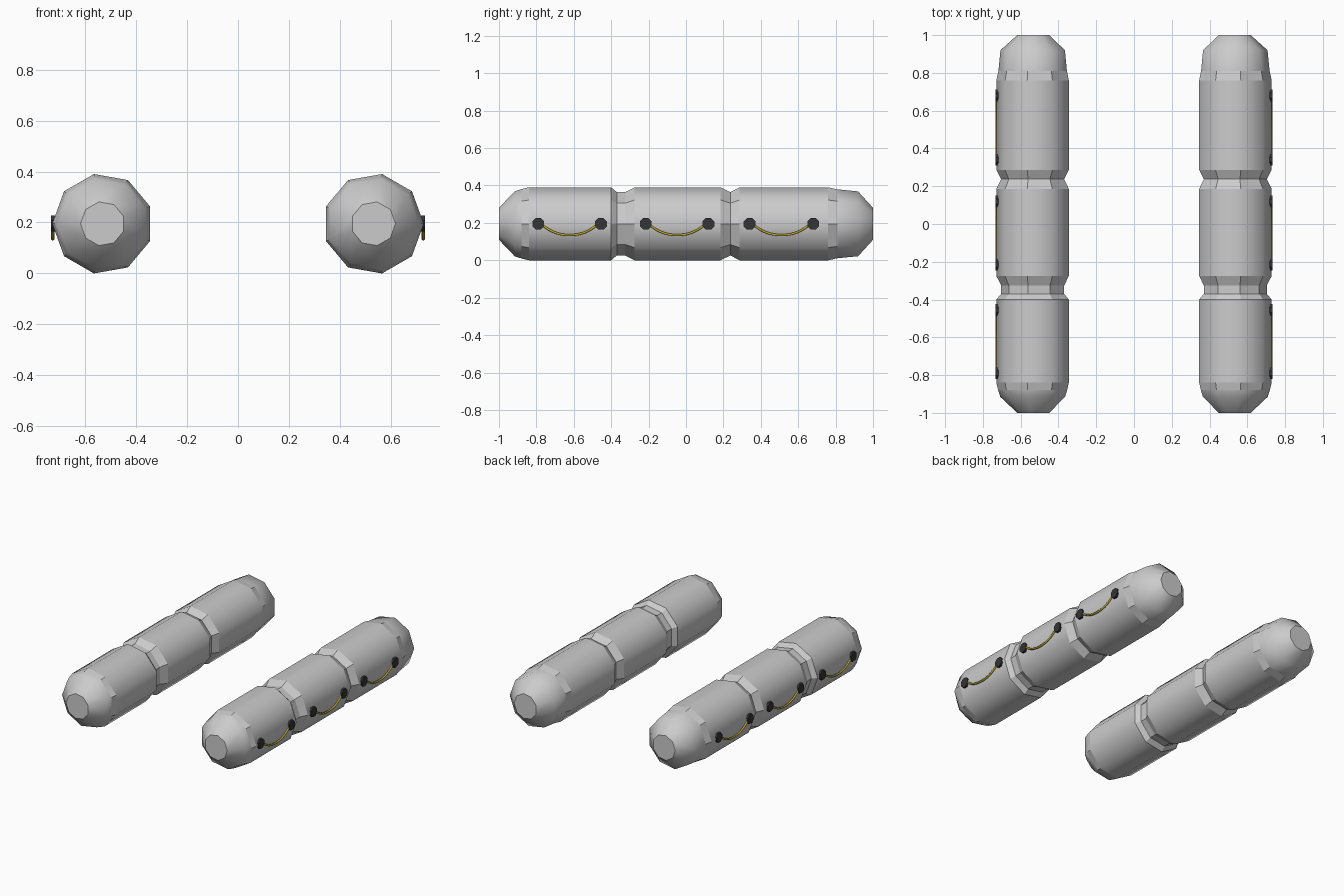
import bpy, bmesh, math
from mathutils import Matrix

if "Cube" in bpy.data.objects:
    bpy.data.objects.remove(bpy.data.objects["Cube"])

CX, CZ, SIDES = 0.531, 0.195, 9


def material(name, rgb):
    m = bpy.data.materials.new(name)
    m.diffuse_color = (*rgb, 1)
    m.use_nodes = True
    m.node_tree.nodes["Principled BSDF"].inputs["Base Color"].default_value = m.diffuse_color
    return m


GREY = material("light grey", (0.60, 0.60, 0.60))
DARK = material("dark rubber", (0.035, 0.035, 0.035))
YELLOW = material("yellow rope", (0.55, 0.40, 0.03))


def finish(name, bm, mat):
    bmesh.ops.recalc_face_normals(bm, faces=bm.faces)
    me = bpy.data.meshes.new(name)
    bm.to_mesh(me)
    bm.free()
    me.materials.append(mat)
    ob = bpy.data.objects.new(name, me)
    bpy.context.collection.objects.link(ob)
    return ob


# lengthwise profile: y, radius, and whether the band up to the next ring is smooth
R, G = 0.198, 0.172
PROFILE = [
    (-1.0, 0.087, True), (-0.915, 0.177, True), (-0.88, 0.188, False),
    (-0.84, R, True), (-0.40, R, False), (-0.37, G, False),
    (-0.325, G, False), (-0.275, R, True), (0.185, R, False),
    (0.237, G, False), (0.287, R, True), (0.76, R, False),
    (0.81, 0.187, True), (0.92, 0.176, True), (1.0, 0.087, True),
]


def float_tube(name, side):
    bm = bmesh.new()
    rings = []
    for y, r, _ in PROFILE:
        ring = []
        for i in range(SIDES):
            a = 2 * math.pi * i / SIDES
            ring.append(bm.verts.new((side * (CX + r * math.cos(a)), y,
                                      CZ + r * math.sin(a))))
        rings.append(ring)
    for (_, _, smooth), a, b in zip(PROFILE, rings, rings[1:]):
        for i in range(SIDES):
            j = (i + 1) % SIDES
            bm.faces.new((a[i], a[j], b[j], b[i])).smooth = smooth
    bm.faces.new(rings[0])
    bm.faces.new(rings[-1])
    finish(name, bm, GREY)


def rope_anchor(name, side, y):
    bm = bmesh.new()
    bmesh.ops.create_cone(
        bm, cap_ends=True, segments=8, radius1=0.034, radius2=0.034, depth=0.016,
        matrix=Matrix.Translation((side * 0.726, y, CZ))
        @ Matrix.Rotation(math.pi / 2, 4, 'Y') @ Matrix.Rotation(math.pi / 8, 4, 'Z'))
    finish(name, bm, DARK)


def rope(name, side, y0, y1):
    # sagging rope swept as a six-sided tube
    bm = bmesh.new()
    n, k, rad = 14, 6, 0.0065
    mid, half = (y0 + y1) / 2, (y1 - y0) / 2 - 0.015
    rings = []
    for s in range(n + 1):
        t = -1 + 2 * s / n
        y, z = mid + half * t, CZ - 0.06 * (1 - abs(t) ** 2.3)
        slope = math.copysign(0.06 * 2.3 * abs(t) ** 1.3 / half, t)
        tilt = math.atan(slope)
        ring = []
        for i in range(k):
            a = 2 * math.pi * i / k
            u, v = rad * math.cos(a), rad * math.sin(a)
            ring.append(bm.verts.new((side * (0.727 + u), y - v * math.sin(tilt),
                                      z + v * math.cos(tilt))))
        rings.append(ring)
    for a, b in zip(rings, rings[1:]):
        for i in range(k):
            j = (i + 1) % k
            bm.faces.new((a[i], a[j], b[j], b[i])).smooth = True
    bm.faces.new(rings[0])
    bm.faces.new(rings[-1])
    finish(name, bm, YELLOW)


# both floats with three grab ropes on each outer side
for label, side in (("right", 1), ("left", -1)):
    float_tube(f"{label}_float", side)
    for n, (y0, y1) in enumerate([(-0.79, -0.455), (-0.215, 0.12), (0.34, 0.68)], 1):
        rope_anchor(f"{label}_rope_anchor_{n}_front", side, y0)
        rope_anchor(f"{label}_rope_anchor_{n}_back", side, y1)
        rope(f"{label}_grab_rope_{n}", side, y0, y1)
